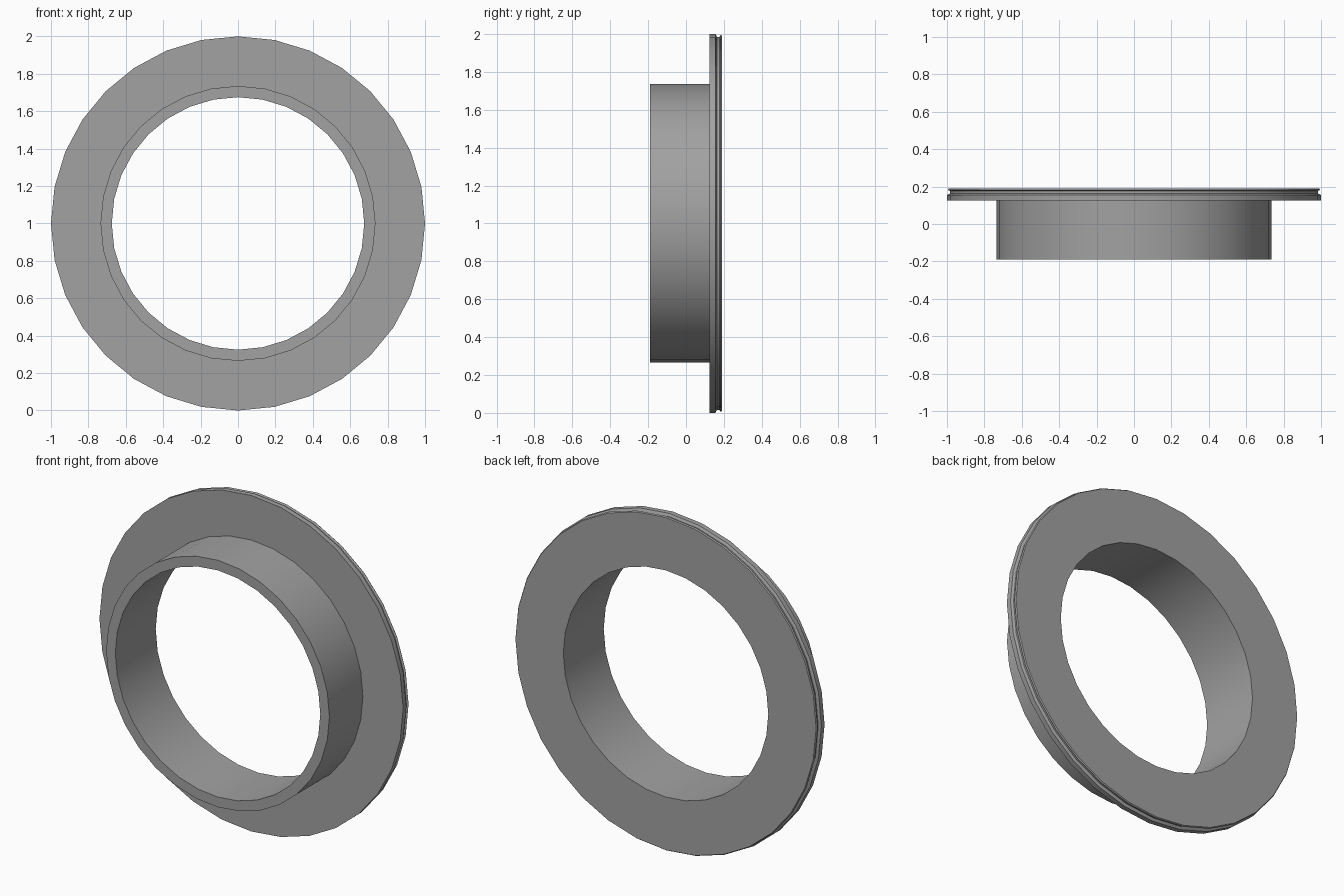
import bpy, math

cube = bpy.data.objects.get("Cube")
if cube:
    bpy.data.objects.remove(cube, do_unlink=True)

grey = bpy.data.materials.new("plain grey")
grey.use_nodes = True
colour = (0.36, 0.36, 0.36, 1)
grey.diffuse_color = colour
grey.node_tree.nodes["Principled BSDF"].inputs["Base Color"].default_value = colour

SEGMENTS = 32


def lathe(name, profile):
    """Revolve a closed (radius, y) profile around the y axis."""
    verts, faces, n = [], [], len(profile)
    for s in range(SEGMENTS):
        a = 2 * math.pi * s / SEGMENTS
        verts += [(r * math.cos(a), y, 1 + r * math.sin(a)) for r, y in profile]
    for s in range(SEGMENTS):
        t = (s + 1) % SEGMENTS
        for i in range(n):
            j = (i + 1) % n
            faces.append((s * n + i, s * n + j, t * n + j, t * n + i))
    mesh = bpy.data.meshes.new(name)
    mesh.from_pydata(verts, [], faces)
    mesh.materials.append(grey)
    obj = bpy.data.objects.new(name, mesh)
    bpy.context.collection.objects.link(obj)
    bpy.ops.object.select_all(action='DESELECT')
    obj.select_set(True)
    bpy.context.view_layer.objects.active = obj
    bpy.ops.object.mode_set(mode='EDIT')
    bpy.ops.mesh.select_all(action='SELECT')
    bpy.ops.mesh.normals_make_consistent(inside=False)
    bpy.ops.object.mode_set(mode='OBJECT')
    bpy.ops.object.shade_smooth_by_angle(angle=math.radians(30))
    return obj


# Collar and flange in one turned body, with a shallow groove round the rim
lathe("flanged_collar", [
    (0.675, -0.19), (0.735, -0.19),               # collar lip
    (0.735, 0.125), (1.0, 0.125),                 # front of flange
    (1.0, 0.155), (0.985, 0.163),                 # rim
    (0.985, 0.177), (0.995, 0.183),               # groove
    (0.99, 0.19), (0.675, 0.19),                  # rounded back edge and bore
])
